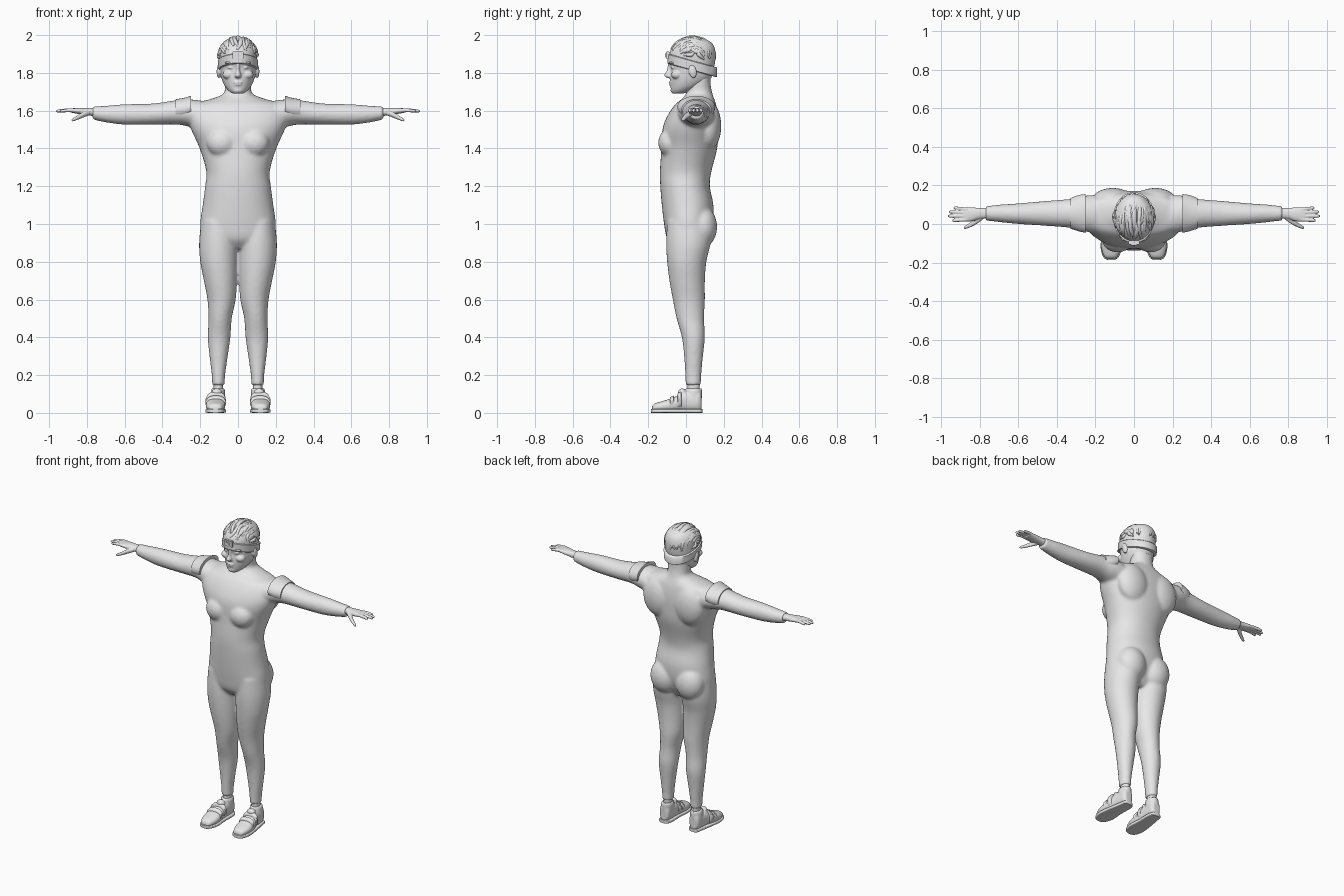
import bpy, bmesh, math, random
from mathutils import Matrix, Vector, Euler

random.seed(4)
cube = bpy.data.objects.get("Cube")
if cube:
    bpy.data.objects.remove(cube, do_unlink=True)

clay = bpy.data.materials.new("pale_grey")
clay.use_nodes = True
clay.diffuse_color = (0.8, 0.8, 0.8, 1)
clay.node_tree.nodes["Principled BSDF"].inputs["Base Color"].default_value = (0.8, 0.8, 0.8, 1)


def spline_rows(rows, sub):
    """Catmull-Rom interpolation between section rows."""
    out = []
    for i in range(len(rows) - 1):
        p, q, r, s = (rows[min(max(k, 0), len(rows) - 1)] for k in range(i - 1, i + 3))
        for j in range(sub):
            t = j / sub
            out.append([b + t / 2 * (c - a + t * (2 * a - 5 * b + 4 * c - d + t * (3 * (b - c) + d - a)))
                        for a, b, c, d in zip(p, q, r, s)])
    return out + [list(rows[-1])]


def loft(bm, axis, rows, side=1, power=2, sub=4, seg=32, shear=0):
    """Skin sections (position, a_min, a_max, b_min, b_max) along an axis."""
    rings = []
    for pos, a0, a1, b0, b1 in spline_rows(rows, sub):
        ring = []
        for k in range(seg):
            ang = math.tau * k / seg
            c, s = math.cos(ang), math.sin(ang)
            a = (a0 + a1) / 2 + (a1 - a0) / 2 * math.copysign(abs(c) ** (2 / power), c)
            b = (b0 + b1) / 2 + (b1 - b0) / 2 * math.copysign(abs(s) ** (2 / power), s)
            x, y, z = {"x": (pos, a, b), "y": (a, pos, b), "z": (a, b, pos)}[axis]
            ring.append(bm.verts.new((x * side, y, z + shear * y)))
        rings.append(ring)
    for r, q in zip(rings, rings[1:]):
        for k in range(seg):
            n = (k + 1) % seg
            bm.faces.new((r[k], r[n], q[n], q[k]))
    bm.faces.new(rings[0])
    bm.faces.new(rings[-1])


def blob(bm, centre, radii, side=1, tilt=0):
    """Ellipsoid, optionally tilted about x."""
    place = Matrix.Translation((centre[0] * side, centre[1], centre[2]))
    turn = Euler((tilt, 0, 0)).to_matrix().to_4x4()
    bmesh.ops.create_uvsphere(bm, u_segments=24, v_segments=16, radius=1,
                              matrix=place @ turn @ Matrix.Diagonal((*radii, 1)))


def finish(bm, name, voxel=0, relax=4):
    """Turn a bmesh into a smooth object, fusing the pieces if voxel is set."""
    bmesh.ops.recalc_face_normals(bm, faces=bm.faces)
    mesh = bpy.data.meshes.new(name)
    bm.to_mesh(mesh)
    bm.free()
    for poly in mesh.polygons:
        poly.use_smooth = True
    mesh.set_sharp_from_angle(angle=math.radians(45))
    mesh.materials.append(clay)
    ob = bpy.data.objects.new(name, mesh)
    bpy.context.collection.objects.link(ob)
    if voxel:
        fuse = ob.modifiers.new("fuse", "REMESH")
        fuse.mode, fuse.voxel_size, fuse.use_smooth_shade = "VOXEL", voxel, True
        soft = ob.modifiers.new("soften", "SMOOTH")
        soft.factor, soft.iterations = 0.5, relax
    return ob


def sym(rows):
    """Rows of (position, half width, front, back) to full sections."""
    return [(p, -w, w, f, b) for p, w, f, b in rows]


# Suit: torso, neck, legs and sleeves fused together
body = bmesh.new()
loft(body, "z", sym([
    (.87, .15, -.06, .08), (.92, .19, -.1, .11), (1, .2, -.116, .14), (1.1, .187, -.128, .145),
    (1.2, .174, -.136, .126), (1.28, .168, -.138, .135), (1.4, .203, -.13, .165),
    (1.5, .248, -.125, .172), (1.57, .268, -.1, .17), (1.63, .25, -.06, .16),
    (1.66, .15, -.025, .15), (1.69, .077, 0, .14), (1.74, .07, .005, .13), (1.8, .07, .01, .13)]),
    power=2.15, seg=48)
for s in (1, -1):
    loft(body, "z", [
        (1.02, .02, .195, -.1, .13), (.9, .004, .206, -.105, .13), (.8, .004, .2, -.1, .108),
        (.7, .006, .181, -.088, .1), (.6, .012, .162, -.07, .1), (.5, .033, .156, -.05, .096),
        (.4, .04, .16, -.022, .1), (.3, .054, .151, -.01, .09), (.2, .068, .139, -.004, .081),
        (.145, .07, .137, -.002, .08)], s)
    loft(body, "x", [
        (.2, -.05, .15, 1.5, 1.655), (.27, -.035, .145, 1.518, 1.66), (.33, -.02, .13, 1.527, 1.655),
        (.45, -.01, .12, 1.526, 1.638), (.6, 0, .107, 1.526, 1.634), (.7, .01, .1, 1.538, 1.626),
        (.77, .018, .092, 1.553, 1.622)], s)
    blob(body, (.085, -.085, 1.43), (.08, .062, .075), s)      # chest
    blob(body, (.092, .085, .985), (.095, .08, .11), s)        # seat
    blob(body, (.11, .12, 1.52), (.11, .067, .13), s)          # shoulder blade
finish(body, "body_suit", .009, 6)

for s, label in ((1, "left"), (-1, "right")):
    # Raised shoulder cap
    cap = bmesh.new()
    loft(cap, "x", [(.25, -.046, .155, 1.56, 1.678), (.285, -.038, .15, 1.548, 1.668),
                    (.33, -.024, .134, 1.545, 1.66)], s)
    finish(cap, label + "_shoulder_cap")

    # Hand with four fingers and a thumb
    hand = bmesh.new()
    loft(hand, "x", [(.74, .028, .084, 1.568, 1.614), (.8, .026, .083, 1.576, 1.614),
                     (.84, .014, .086, 1.582, 1.615), (.885, .012, .085, 1.59, 1.612)], s, 2.3)
    for y0, y1, tip in ((.023, .018, .942), (.041, .041, .965), (.059, .063, .96), (.075, .084, .935)):
        rows = []
        for t, r in ((0, .01), (.5, .0095), (.9, .008), (1, .003)):
            x, y, z = .865 + t * (tip - .865), y0 + t * (y1 - y0), 1.603 - t * t * .006
            rows.append((x, y - r, y + r, z - r, z + r))
        loft(hand, "x", rows, s, seg=12)
    rows = []
    for x, y, z, r in ((.785, .035, 1.59, .014), (.82, .012, 1.578, .015), (.85, -.006, 1.563, .012),
                       (.874, -.017, 1.552, .009), (.882, -.02, 1.55, .003)):
        rows.append((x, y - r, y + r, z - r, z + r))
    loft(hand, "x", rows, s, seg=12)
    finish(hand, label + "_hand", .0035, 3)

    # Ankle
    ankle = bmesh.new()
    loft(ankle, "z", [(.06, .078, .13, .008, .072), (.12, .078, .13, .008, .072),
                      (.17, .08, .13, .01, .074)], s)
    finish(ankle, label + "_ankle")

    # Shoe upper with heel collar and tongue
    shoe = bmesh.new()
    loft(shoe, "y", [
        (-.18, .1, .138, .012, .03), (-.168, .084, .155, .008, .048), (-.12, .068, .17, .006, .064),
        (-.06, .069, .167, .006, .084), (-.01, .072, .153, .006, .112), (.03, .072, .148, .006, .108),
        (.068, .074, .144, .006, .122), (.083, .088, .13, .012, .1)], s, 2.4)
    loft(shoe, "z", [(.08, .07, .146, -.005, .084), (.115, .069, .143, -.004, .085),
                     (.13, .073, .138, 0, .083)], s)
    blob(shoe, (.112, -.02, .108), (.028, .022, .022), s, -.5)
    finish(shoe, label + "_shoe", .005, 3)

    # Sole
    sole = bmesh.new()
    loft(sole, "y", [(-.186, .103, .137, 0, .02), (-.172, .08, .159, 0, .021), (-.12, .063, .173, 0, .021),
                     (-.04, .068, .165, 0, .021), (.04, .067, .15, 0, .021), (.076, .074, .144, 0, .021),
                     (.087, .09, .128, 0, .021)], s, 5)
    finish(sole, label + "_sole")

    # Straps across the instep
    for i, (y, top) in enumerate(((-.075, .084), (-.035, .105))):
        strap = bmesh.new()
        loft(strap, "y", [(y - .011, .067, .17, .02, top - .005), (y - .008, .064, .172, .02, top),
                          (y + .008, .065, .168, .02, top + .008), (y + .011, .068, .164, .02, top + .006)],
             s, 2.5, sub=1)
        finish(strap, f"{label}_shoe_strap_{i + 1}")

# Head with fused facial features
head = bmesh.new()
loft(head, "z", sym([
    (1.69, .025, -.07, -.02), (1.703, .047, -.078, .03), (1.73, .07, -.082, .09), (1.77, .087, -.084, .132),
    (1.82, .096, -.081, .146), (1.865, .1, -.092, .155), (1.92, .099, -.082, .155),
    (1.96, .078, -.05, .135), (1.982, .04, 0, .09)]), seg=48)
loft(head, "z", sym([(1.852, .009, -.097, -.06), (1.815, .01, -.101, -.06), (1.79, .017, -.115, -.06),
                     (1.778, .017, -.108, -.06), (1.772, .01, -.09, -.06)]), seg=16)
blob(head, (0, -.076, 1.75), (.026, .015, .006))
blob(head, (0, -.075, 1.738), (.022, .015, .006))
blob(head, (0, -.064, 1.708), (.026, .018, .016))
for s in (1, -1):
    blob(head, (.04, -.07, 1.853), (.032, .021, .008), s)      # brow
    blob(head, (.037, -.064, 1.828), (.017, .017, .008), s)    # eyelid
    blob(head, (.05, -.048, 1.79), (.032, .03, .024), s)       # cheek
    blob(head, (.102, .035, 1.808), (.011, .021, .036), s, .2)  # ear
finish(head, "head", .0045, 2)

# Tilted headband and its front clasp
band = bmesh.new()
loft(band, "z", sym([(1.822, .1, -.094, .159), (1.825, .104, -.099, .163), (1.871, .107, -.099, .165),
                     (1.875, .102, -.094, .161)]), sub=1, seg=48, shear=-.28)
finish(band, "headband")
for name, width, height, front in (("clasp_frame", .058, .04, -.106), ("clasp_inset", .03, .022, -.111)):
    clasp = bmesh.new()
    bmesh.ops.create_cube(clasp, size=1, matrix=Matrix.Translation((0, front + .01, 1.893))
                          @ Matrix.Diagonal((width, .02, height, 1)))
    bmesh.ops.bevel(clasp, geom=clasp.edges[:], offset=.003, segments=2, affect="EDGES")
    finish(clasp, name)

# Hair: a base cap and swept-back tapered locks
CROWN, SPAN = Vector((0, .034, 1.875)), Vector((.102, .122, .112))
base = bmesh.new()
blob(base, CROWN, SPAN * .98)
bmesh.ops.delete(base, geom=[v for v in base.verts if v.co.z < 1.84 - .28 * v.co.y], context="VERTS")
finish(base, "hair_cap")
locks = bpy.data.curves.new("hair_locks", "CURVE")
locks.dimensions, locks.bevel_depth, locks.bevel_resolution = "3D", .012, 2
locks.resolution_u, locks.use_fill_caps = 3, True
for i in range(80):
    lane = math.radians(random.uniform(-72, 72))
    start = random.uniform(18, 110)
    end = min(start + random.uniform(50, 90), 184)
    drift = random.uniform(-.25, .25)
    path = locks.splines.new("NURBS")
    path.points.add(7)
    for k, point in enumerate(path.points):
        t = k / 7
        sweep = math.radians(start + t * (end - start))
        a = lane + drift * math.sin(3 * t)
        ray = Vector((math.sin(a), -math.cos(a) * math.cos(sweep), math.cos(a) * math.sin(sweep)))
        point.co = (*(CROWN + ray * SPAN), 1)
        point.radius = .25 + .75 * math.sin(math.pi * (.12 + .85 * t))
    path.order_u, path.use_endpoint_u = 4, True
locks.materials.append(clay)
bpy.context.collection.objects.link(bpy.data.objects.new("hair_locks", locks))
